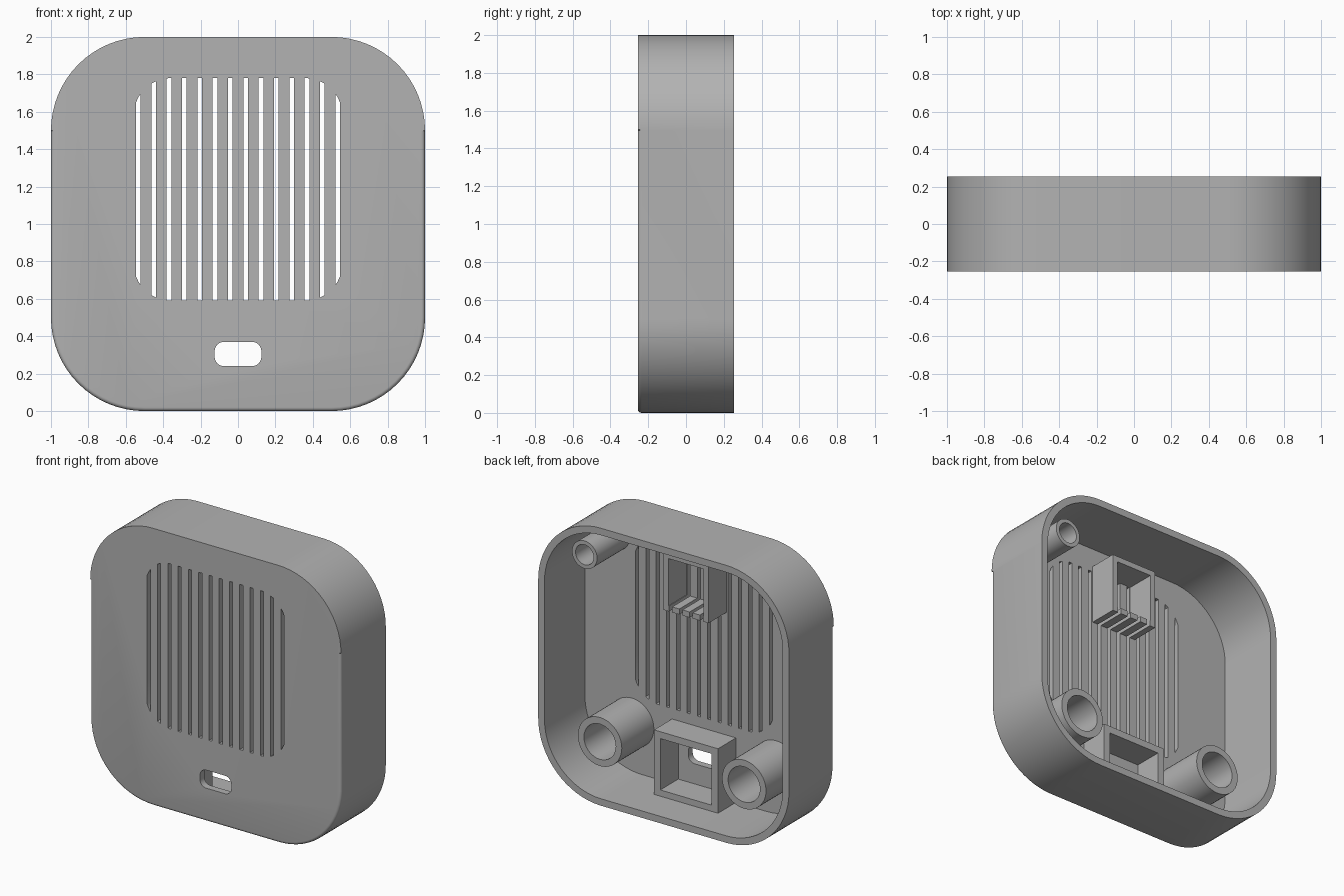
import bpy, bmesh, math

cube = bpy.data.objects.get("Cube")
if cube:
    bpy.data.objects.remove(cube, do_unlink=True)

grey = bpy.data.materials.new("plain grey")
grey.use_nodes = True
grey.diffuse_color = (0.45, 0.45, 0.45, 1)
grey.node_tree.nodes["Principled BSDF"].inputs["Base Color"].default_value = (0.45, 0.45, 0.45, 1)

FRONT, BACK, FLOOR, MID = -0.255, 0.255, -0.205, 0.0
WALL, FILLET, SHARP_Z = 0.05, 0.02, 1.5


def rounded(hx, hz, r, cz, steps=16):
    """Outline of a rounded rectangle in x and z."""
    pts = []
    for q, (sx, sz) in enumerate(((1, 1), (-1, 1), (-1, -1), (1, -1))):
        for i in range(steps + 1):
            a = math.pi / 2 * (q + i / steps)
            pts.append((sx * (hx - r) + r * math.cos(a), cz + sz * (hz - r) + r * math.sin(a)))
    return pts


def circle(x, z, r, n=48):
    return [(x + r * math.cos(math.tau * i / n), z + r * math.sin(math.tau * i / n)) for i in range(n)]


def rect(hx, z0, z1):
    return [(hx, z1), (-hx, z1), (-hx, z0), (hx, z0)]


def loft(bm, sections, closed=False):
    """Join (outline, y) sections with quads; cap the ends, or close into a ring."""
    rings = [[bm.verts.new((p[0], y if len(p) == 2 else p[2], p[1])) for p in o] for o, y in sections]
    n = len(rings[0])
    pairs = list(zip(rings, rings[1:])) + ([(rings[-1], rings[0])] if closed else [])
    for a, b in pairs:
        for i in range(n):
            j = (i + 1) % n
            bm.faces.new((a[i], a[j], b[j], b[i]))
    if not closed:
        bm.faces.new(rings[0])
        bm.faces.new(rings[-1])


def finish(name, bm):
    bmesh.ops.recalc_face_normals(bm, faces=bm.faces)
    mesh = bpy.data.meshes.new(name)
    bm.to_mesh(mesh)
    bm.free()
    mesh.materials.append(grey)
    obj = bpy.data.objects.new(name, mesh)
    bpy.context.collection.objects.link(obj)
    return obj


def tube(name, outer, inner, y0, y1):
    bm = bmesh.new()
    loft(bm, [(outer, y0), (outer, y1), (inner, y1), (inner, y0)], closed=True)
    return finish(name, bm)


def select_only(obj):
    bpy.ops.object.select_all(action='DESELECT')
    obj.select_set(True)
    bpy.context.view_layer.objects.active = obj


# Open-backed shell; the front edge is filleted only below the upper corners
outer = rounded(1, 1, 0.5, 1)
outer.insert(0, (1, SHARP_Z - 0.004))
left = next(i for i, p in enumerate(outer) if p[0] < -0.9999)
outer.insert(left + 1, (-1, SHARP_Z - 0.004))
inner = rounded(1 - WALL, 1 - WALL, 0.5 - WALL, 1)
inner.insert(0, (1 - WALL, SHARP_Z - 0.004))
inner.insert(left + 1, (WALL - 1, SHARP_Z - 0.004))


def fillet_ring(angle):
    inset = FILLET * (1 - math.cos(angle))
    depth = FRONT + FILLET * (1 - math.sin(angle))
    ring = []
    for x, z in outer:
        cx, cz = max(-0.5, min(0.5, x)), max(0.5, min(1.5, z))
        k = 1 - inset / 0.5
        if z < SHARP_Z - 0.001:
            ring.append((cx + (x - cx) * k, cz + (z - cz) * k, depth))
        else:
            ring.append((x, z, depth))
    return ring


bm = bmesh.new()
fillets = [(fillet_ring(math.pi / 2 * i / 4), 0) for i in range(5)]
loft(bm, [(inner, FLOOR), (inner, BACK), (outer, BACK)] + fillets)
shell = finish("shell", bm)

# Brackets behind the front panel
sensor_bracket = tube("sensor_bracket", rect(0.18, 1.40, 1.82), rect(0.14, 1.44, 1.78), FLOOR - 0.01, MID)
port_box = tube("port_box", rect(0.255, 0.045, 0.515), rect(0.205, 0.095, 0.465), FLOOR - 0.01, MID)

# Screw posts
posts = [tube(n, circle(x, z, r), circle(x, z, h), FLOOR - 0.01, 0.16) for n, x, z, r, h in (
    ("left_lower_post", 0.575, 0.405, 0.175, 0.127),
    ("right_lower_post", -0.575, 0.405, 0.175, 0.127),
    ("upper_post", 0.697, 1.72, 0.1, 0.072))]

# Cutter: vent slots clipped to a rounded rectangle, plus the port opening
VENT_X, VENT_Z, VENT_R, VENT_CZ = 0.558, 0.595, 0.2, 1.185


def vent_height(x):
    d = max(0, abs(x) - (VENT_X - VENT_R))
    return VENT_Z - VENT_R + math.sqrt(VENT_R ** 2 - d ** 2)


bm = bmesh.new()
for i in range(14):
    xs = [(i - 6.5) * 0.082 + 0.0125 * k for k in (-1, 0, 1)]
    slot = [(x, VENT_CZ + vent_height(x)) for x in xs]
    slot += [(x, VENT_CZ - vent_height(x)) for x in reversed(xs)]
    loft(bm, [(slot, FRONT - 0.1), (slot, MID + 0.1)])
port = rounded(0.125, 0.065, 0.05, 0.305, 8)
loft(bm, [(port, FRONT - 0.1), (port, FLOOR + 0.05)])
cutter = finish("opening_cutter", bm)
cutter.hide_render = True

for obj in (shell, sensor_bracket):
    select_only(obj)
    mod = obj.modifiers.new("openings", 'BOOLEAN')
    mod.operation, mod.solver, mod.object = 'DIFFERENCE', 'EXACT', cutter
    bpy.ops.object.modifier_apply(modifier=mod.name)
bpy.data.objects.remove(cutter, do_unlink=True)

for obj in [shell, sensor_bracket, port_box] + posts:
    select_only(obj)
    bpy.ops.object.shade_smooth_by_angle(angle=math.radians(30))
